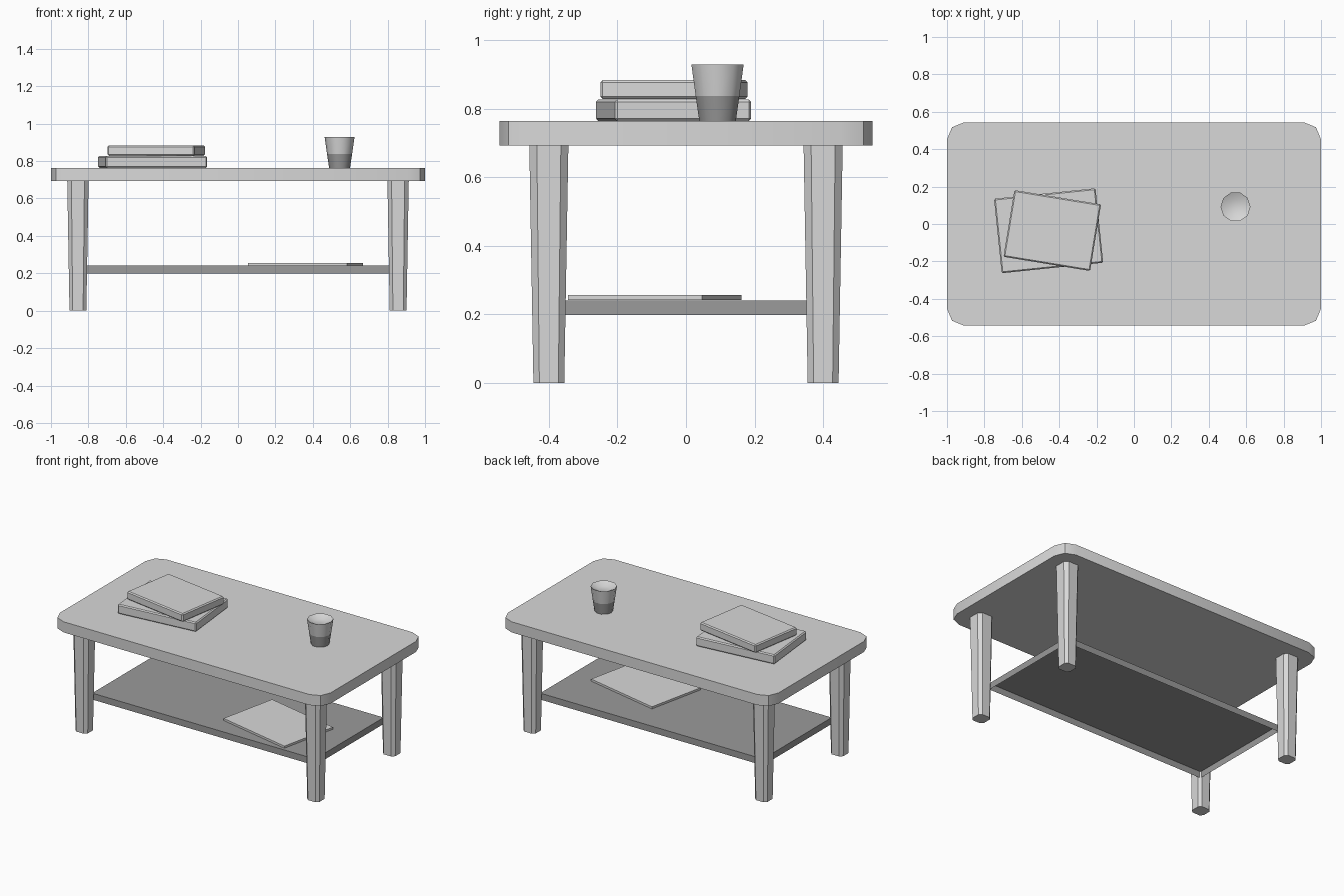
import bpy, bmesh, math
from mathutils import Matrix

if "Cube" in bpy.data.objects:
    bpy.data.objects.remove(bpy.data.objects["Cube"])


def material(name, v):
    m = bpy.data.materials.new(name)
    m.diffuse_color = (v, v, v, 1)
    m.use_nodes = True
    m.node_tree.nodes["Principled BSDF"].inputs["Base Color"].default_value = m.diffuse_color
    return m


LIGHT = material("light grey", 0.69)
DARK = material("mid grey", 0.325)


def finish(bm, name, *mats, smooth=0):
    me = bpy.data.meshes.new(name)
    bm.to_mesh(me)
    bm.free()
    for m in mats:
        me.materials.append(m)
    ob = bpy.data.objects.new(name, me)
    bpy.context.collection.objects.link(ob)
    if smooth:
        bpy.ops.object.select_all(action='DESELECT')
        bpy.context.view_layer.objects.active = ob
        ob.select_set(True)
        bpy.ops.object.shade_smooth_by_angle(angle=math.radians(smooth))
    return ob


def block(name, mat, size, loc, angle=0, corner=0, segments=1, edge=0, foot=1,
          smooth=0, open_bottom=False):
    """Box with optional upright-corner bevel, all-edge bevel and tapered foot."""
    bm = bmesh.new()
    bmesh.ops.create_cube(bm, size=1)
    bmesh.ops.scale(bm, vec=size, verts=bm.verts)
    if corner:
        upright = [e for e in bm.edges
                   if abs(e.verts[0].co.z - e.verts[1].co.z) > 1e-4]
        bmesh.ops.bevel(bm, geom=upright, offset=corner, segments=segments,
                        profile=0.5, affect='EDGES')
    if edge:
        bmesh.ops.bevel(bm, geom=bm.edges[:], offset=edge, segments=1,
                        profile=0.5, affect='EDGES')
    for v in bm.verts:
        if v.co.z < 0:
            v.co.x *= foot
            v.co.y *= foot
    bmesh.ops.recalc_face_normals(bm, faces=bm.faces)
    if open_bottom:
        under = [f for f in bm.faces if f.normal.z < -0.9]
        bmesh.ops.delete(bm, geom=under, context='FACES_ONLY')
    bm.transform(Matrix.Translation(loc) @ Matrix.Rotation(math.radians(angle), 4, 'Z'))
    return finish(bm, name, mat, smooth=smooth)


# Table top with clipped round corners
block("table_top", LIGHT, (2, 1.088, 0.071), (0, 0, 0.7285), corner=0.092,
      segments=2, smooth=30)

# Four tapered legs
for sx, xs in ((-1, "left"), (1, "right")):
    for sy, ys in ((-1, "front"), (1, "back")):
        block(f"leg_{ys}_{xs}", LIGHT, (0.114, 0.114, 0.693),
              (sx * 0.856, sy * 0.4, 0.3465), corner=0.022, foot=0.79)

# Lower shelf, hollow underneath, and the magazine lying on it
block("shelf", DARK, (1.645, 0.725, 0.043), (0, 0, 0.2195), open_bottom=True)
block("magazine", LIGHT, (0.542, 0.40, 0.014), (0.361, -0.091, 0.249), angle=-12.2)

# Two stacked books
block("lower_book", LIGHT, (0.546, 0.40, 0.063), (-0.4565, -0.036, 0.7955),
      angle=5.9, edge=0.007)
block("upper_book", LIGHT, (0.47, 0.361, 0.055), (-0.437, -0.035, 0.8555),
      angle=-9.3, edge=0.007)

# Cup: lathed profile with a dished top, lower band darker
SIDES = 10
profile = [(0.056, 0.764), (0.067, 0.837), (0.080, 0.928), (0.040, 0.909)]
bm = bmesh.new()
rings = [[bm.verts.new((0.543 + r * math.cos(2 * math.pi * i / SIDES),
                        0.092 + r * math.sin(2 * math.pi * i / SIDES), z))
          for i in range(SIDES)] for r, z in profile]
for k in range(len(rings) - 1):
    for i in range(SIDES):
        j = (i + 1) % SIDES
        f = bm.faces.new((rings[k][i], rings[k][j], rings[k + 1][j], rings[k + 1][i]))
        f.material_index = 1 if k == 0 else 0
bm.faces.new(rings[0]).material_index = 1
bm.faces.new(rings[-1])
bmesh.ops.recalc_face_normals(bm, faces=bm.faces)
finish(bm, "cup", LIGHT, DARK, smooth=40)
